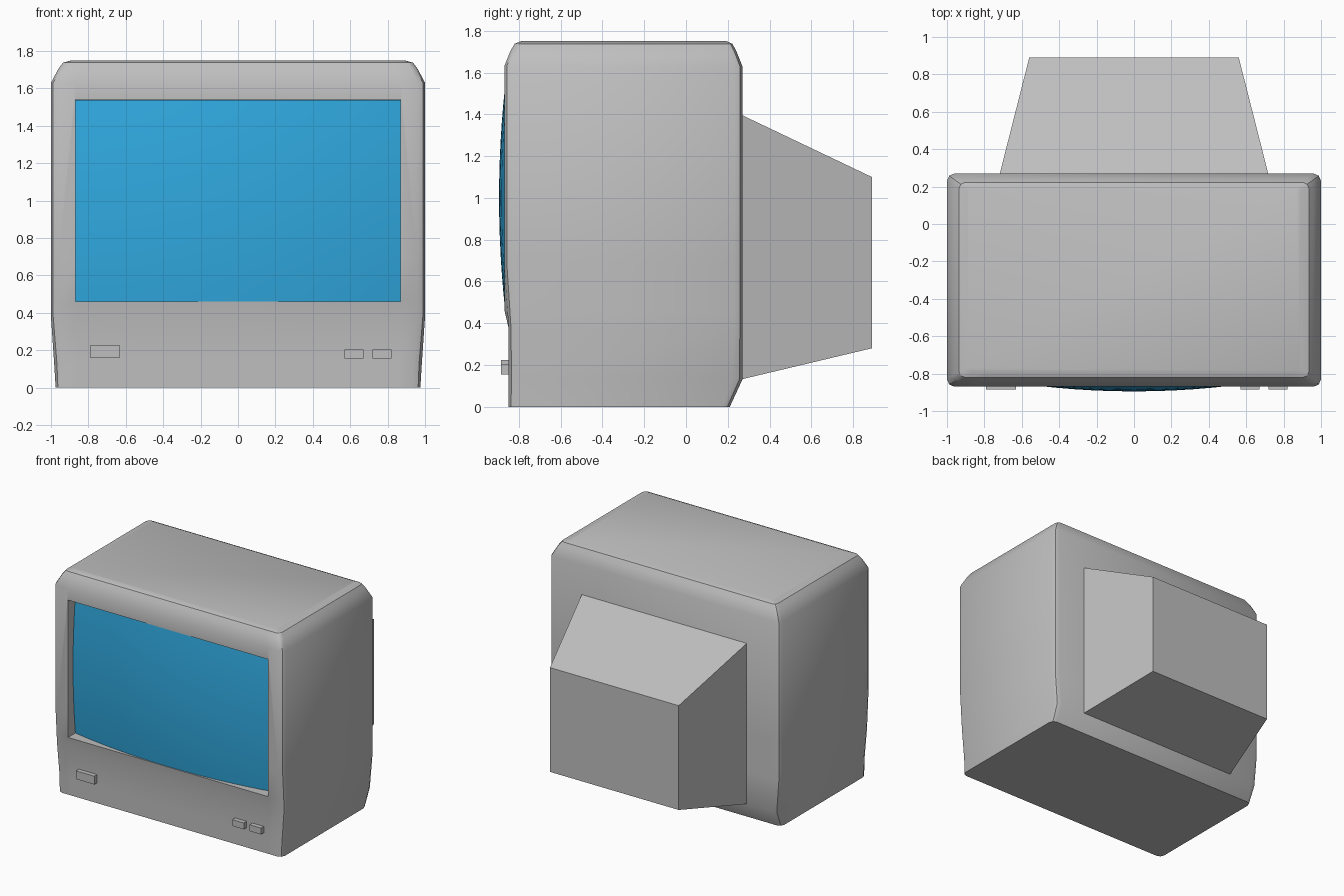
import bpy, bmesh, math

if "Cube" in bpy.data.objects:
    bpy.data.objects.remove(bpy.data.objects["Cube"])


def material(name, rgb):
    m = bpy.data.materials.new(name)
    m.diffuse_color = (*rgb, 1)
    m.use_nodes = True
    m.node_tree.nodes["Principled BSDF"].inputs["Base Color"].default_value = m.diffuse_color
    return m


GREY = material("case grey", (0.52, 0.52, 0.52))
BLUE = material("screen blue", (0.03, 0.40, 0.75))


def finish(bm, name, mat, smooth=None):
    bmesh.ops.recalc_face_normals(bm, faces=bm.faces)
    me = bpy.data.meshes.new(name)
    bm.to_mesh(me)
    bm.free()
    me.materials.append(mat)
    ob = bpy.data.objects.new(name, me)
    bpy.context.collection.objects.link(ob)
    bpy.context.view_layer.objects.active = ob
    ob.select_set(True)
    if smooth:
        bpy.ops.object.shade_smooth_by_angle(angle=math.radians(smooth))
    ob.select_set(False)
    return ob


def loft(rings):
    """Skin a stack of closed rings and cap both ends."""
    bm = bmesh.new()
    vs = [[bm.verts.new(p) for p in r] for r in rings]
    n = len(vs[0])
    for a, b in zip(vs, vs[1:]):
        for i in range(n):
            j = (i + 1) % n
            bm.faces.new((a[i], a[j], b[j], b[i]))
    bm.faces.new(vs[0])
    bm.faces.new(vs[-1])
    return bm


def box(name, x0, x1, y0, y1, z0, z1, mat):
    rings = [[(x0, y0, z), (x1, y0, z), (x1, y1, z), (x0, y1, z)] for z in (z0, z1)]
    return finish(loft(rings), name, mat)


def case_ring(z, hx, front, inner, back, r):
    """Rounded rectangle; the middle of the front may stand proud of its ends."""
    half = [(0.87 * hx, inner), (hx - r, front),
            (hx - 0.3 * r, front + 0.3 * r), (hx, front + r),
            (hx, back - r), (hx - 0.3 * r, back - 0.3 * r), (hx - r, back)]
    return [(x, y, z) for x, y in half] + [(-x, y, z) for x, y in reversed(half)]


# case: height, half width, front corner y, front middle y, back y, corner radius
case = finish(loft([case_ring(*s) for s in (
    (0.00, 0.975, -0.85, -0.85, 0.21, 0.04),
    (0.13, 0.983, -0.85, -0.85, 0.27, 0.05),
    (0.38, 1.00, -0.85, -0.85, 0.27, 0.04),
    (0.46, 1.00, -0.855, -0.869, 0.27, 0.04),
    (0.69, 1.00, -0.87, -0.87, 0.27, 0.04),
    (1.63, 1.00, -0.87, -0.87, 0.27, 0.04),
    (1.705, 0.96, -0.84, -0.84, 0.24, 0.035),
    (1.738, 0.935, -0.82, -0.82, 0.222, 0.03),
    (1.75, 0.89, -0.79, -0.79, 0.195, 0.02))]), "case", GREY)

# screen recess
cutter = box("recess_cutter", -0.87, 0.87, -1.0, -0.75, 0.46, 1.54, GREY)
cutter.hide_render = True
bpy.context.view_layer.objects.active = case
case.select_set(True)
mod = case.modifiers.new("recess", 'BOOLEAN')
mod.operation, mod.solver, mod.object = 'DIFFERENCE', 'EXACT', cutter
bpy.ops.object.modifier_apply(modifier=mod.name)
bpy.ops.object.shade_smooth_by_angle(angle=math.radians(34))
case.select_set(False)
bpy.data.objects.remove(cutter)

# bulging glass
bm = bmesh.new()
bmesh.ops.create_grid(bm, x_segments=16, y_segments=12, size=1)
for v in bm.verts:
    x, z = v.co.x * 0.868, v.co.y * 0.539
    v.co = (x, -0.895 + 0.113 * x * x + 0.1 * z * z, z + 1.0)
screen = finish(bm, "screen", BLUE, 60)
if screen.data.polygons[0].normal.y > 0:
    screen.data.flip_normals()

# tapered tube housing at the back
finish(loft([[(-w, y, z0), (w, y, z0), (w, y, z1), (-w, y, z1)]
             for y, w, z0, z1 in ((0.26, 0.72, 0.13, 1.40), (0.89, 0.56, 0.28, 1.10))]),
       "tube_housing", GREY)

# front buttons
for name, x0, x1, z0, z1 in (("power_button", -0.79, -0.63, 0.16, 0.225),
                             ("left_knob", 0.57, 0.67, 0.155, 0.205),
                             ("right_knob", 0.72, 0.82, 0.155, 0.205)):
    box(name, x0, x1, -0.885, -0.84, z0, z1, GREY)
